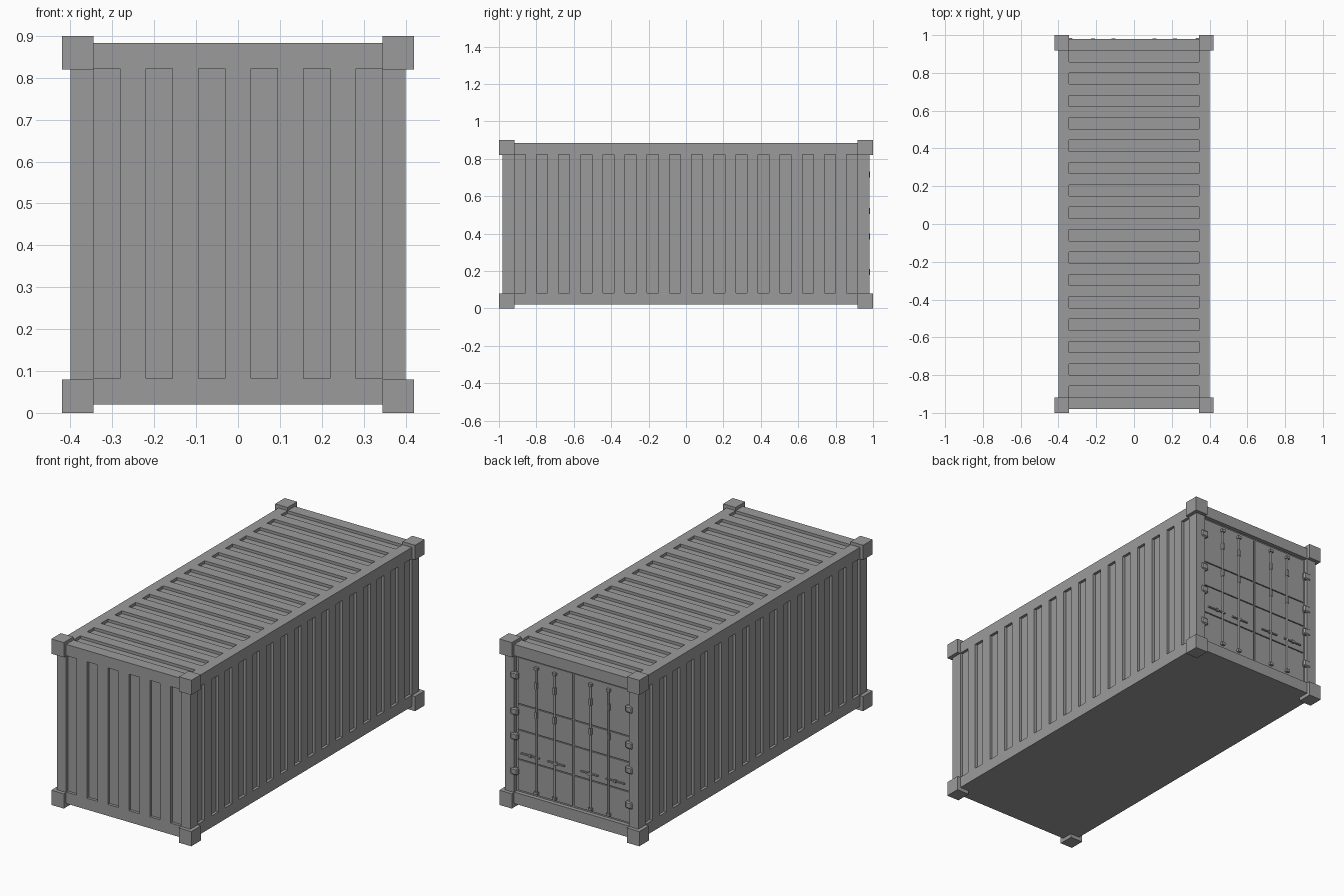
import bpy, bmesh
from mathutils import Matrix, Vector

if "Cube" in bpy.data.objects:
    bpy.data.objects.remove(bpy.data.objects["Cube"])

# Dark grey paint shared by every part
paint = bpy.data.materials.new("dark_grey_paint")
paint.diffuse_color = (0.33, 0.33, 0.33, 1)
paint.use_nodes = True
paint.node_tree.nodes["Principled BSDF"].inputs["Base Color"].default_value = paint.diffuse_color


def add_box(bm, lo, hi):
    lo, hi = Vector(lo), Vector(hi)
    m = Matrix.Translation((lo + hi) / 2) @ Matrix.Diagonal((*(hi - lo), 1))
    bmesh.ops.create_cube(bm, size=1, matrix=m)


def add_rod(bm, x, y, z0, z1, r):
    bmesh.ops.create_cone(bm, cap_ends=True, segments=12, radius1=r, radius2=r,
                          depth=z1 - z0, matrix=Matrix.Translation((x, y, (z0 + z1) / 2)))


def finish(bm, name):
    me = bpy.data.meshes.new(name)
    bm.to_mesh(me)
    bm.free()
    me.materials.append(paint)
    ob = bpy.data.objects.new(name, me)
    bpy.context.collection.objects.link(ob)
    return ob


def slots(half, count):
    """Start/end of evenly spaced grooves with equal ridges between them."""
    step = 2 * half / (2 * count - 1)
    return [(-half + 2 * i * step, -half + (2 * i + 1) * step) for i in range(count)]


W, L, Z0, Z1 = 0.40, 0.98, 0.02, 0.883     # body half width, half length, bottom, top
IX, IY, P0, P1 = 0.345, 0.918, 0.082, 0.822  # inner limits of the frame
D, OUT = 0.015, 0.03                        # groove depth, cutter overshoot
DOOR = L - 0.022                            # back wall of the door recess

# Body block
bm = bmesh.new()
add_box(bm, (-W, -L, Z0), (W, L, Z1))
body = finish(bm, "container_body")

# Cutter for all corrugation grooves and the door opening
bm = bmesh.new()
for a, b in slots(IY, 16):
    add_box(bm, (-IX, a, Z1 - D), (IX, b, Z1 + OUT))
    add_box(bm, (W - D, a, P0), (W + OUT, b, P1))
    add_box(bm, (-W - OUT, a, P0), (-W + D, b, P1))
for a, b in slots(IX, 6):
    add_box(bm, (a, -L - OUT, P0), (b, -L + D, P1))
add_box(bm, (-IX, DOOR, P0), (IX, L + OUT, P1))
cutter = finish(bm, "groove_cutter")
cutter.hide_render = True

mod = body.modifiers.new("grooves", 'BOOLEAN')
mod.operation, mod.solver, mod.object = 'DIFFERENCE', 'EXACT', cutter
bpy.context.view_layer.objects.active = body
bpy.ops.object.modifier_apply(modifier=mod.name)
bpy.data.objects.remove(cutter)

# Corner castings
bm = bmesh.new()
for sx in (-1, 1):
    for sy in (-1, 1):
        for z in (0.0, 0.82):
            x0, x1 = sorted((sx * IX, sx * 0.42))
            y0, y1 = sorted((sy * IY, sy * 1.0))
            add_box(bm, (x0, y0, z), (x1, y1, z + 0.08))
finish(bm, "corner_castings")

# Door leaves: four panels per leaf, separated by narrow seams
bm = bmesh.new()
levels = [P0 + 0.008, 0.26, 0.42, 0.56, P1 - 0.008]
for x0, x1 in ((-IX + 0.012, -0.006), (0.006, IX - 0.012)):
    for z0, z1 in zip(levels, levels[1:]):
        add_box(bm, (x0, DOOR - 0.005, z0 + 0.0025), (x1, DOOR + 0.008, z1 - 0.0025))
finish(bm, "door_panels")

# Locking rods with end keepers and slim guide brackets
bm = bmesh.new()
face = DOOR + 0.004
for x in (-0.217, -0.108, 0.108, 0.217):
    add_rod(bm, x, 0.972, 0.105, 0.785, 0.005)
    for z in (0.108, 0.782):
        add_box(bm, (x - 0.010, face, z - 0.007), (x + 0.010, 0.981, z + 0.007))
    for z in (0.53, 0.69):
        add_box(bm, (x - 0.006, face, z - 0.018), (x + 0.006, 0.979, z + 0.018))
finish(bm, "locking_rods")

# Lock handles, one per rod
bm = bmesh.new()
for s in (-1, 1):
    for xa, xb in ((0.20, 0.31), (0.05, 0.15)):
        x0, x1 = sorted((s * xa, s * xb))
        add_box(bm, (x0, face, 0.294), (x1, 0.974, 0.301))
        xm = (x0 + x1) / 2
        add_box(bm, (xm - 0.006, face, 0.290), (xm + 0.006, 0.977, 0.305))
finish(bm, "lock_handles")

# Hinges on the door posts
bm = bmesh.new()
for x in (-IX, IX):
    for z in (0.195, 0.385, 0.52, 0.715):
        add_box(bm, (x - 0.022, face, z - 0.019), (x + 0.022, 0.985, z + 0.019))
hinges = finish(bm, "door_hinges")
bev = hinges.modifiers.new("chamfer", 'BEVEL')
bev.width, bev.segments = 0.006, 1
